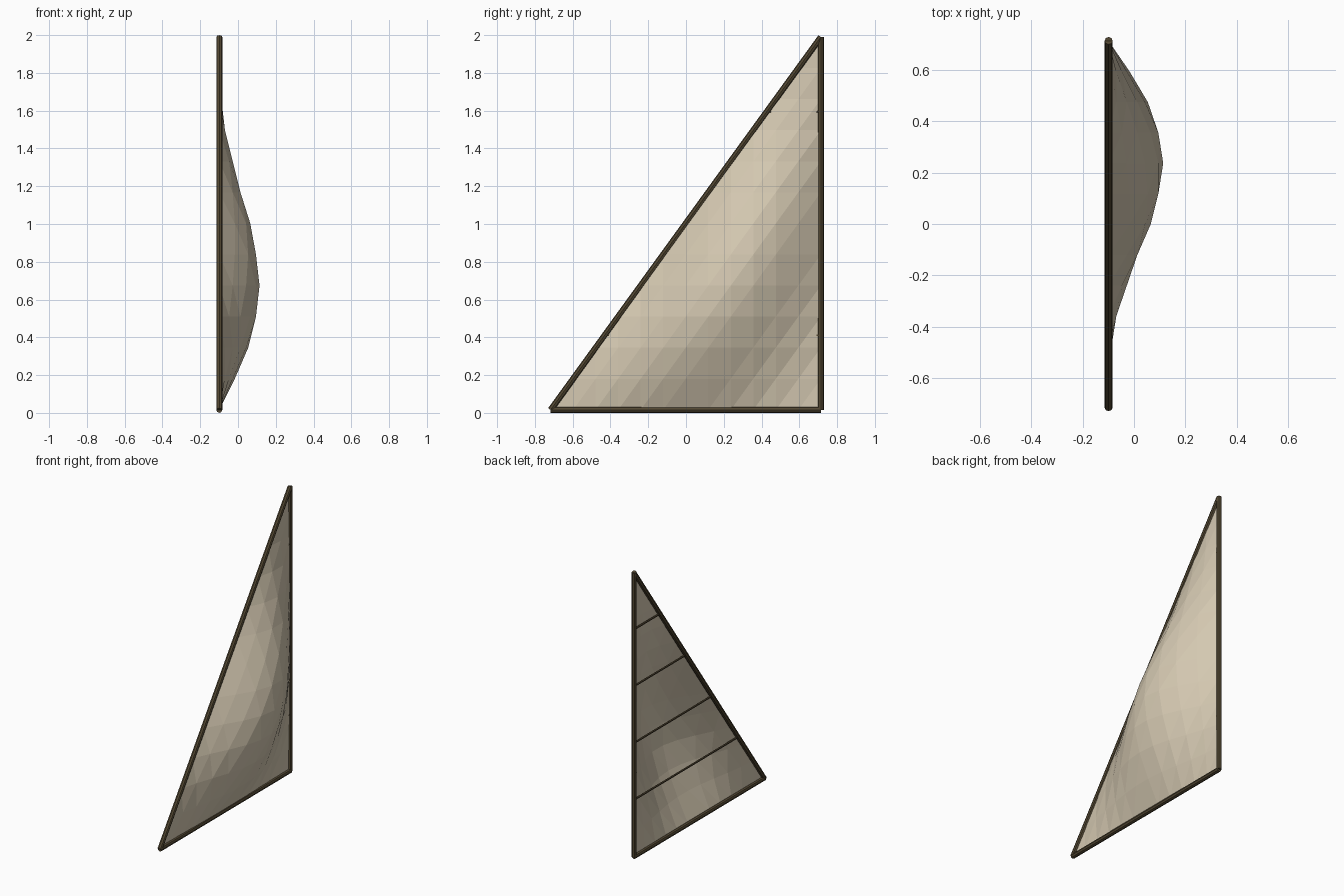
import bpy, bmesh, math
from mathutils import Vector

if "Cube" in bpy.data.objects:
    bpy.data.objects.remove(bpy.data.objects["Cube"])

X0, R, N, DEPTH = -0.099, 0.016, 12, 0.213

# Frame corners: tack (bottom front), heel (bottom of mast), head (top of mast)
TACK = Vector((X0, -0.717, R))
HEEL = Vector((X0, 0.714, R))
HEAD = Vector((X0, 0.714, 1.99))


def material(name, color):
    m = bpy.data.materials.new(name)
    m.diffuse_color = (*color, 1)
    m.use_nodes = True
    m.node_tree.nodes["Principled BSDF"].inputs["Base Color"].default_value = m.diffuse_color
    return m


CLOTH = material("cream cloth", (0.66, 0.58, 0.44))
WOOD = material("dark wood", (0.085, 0.063, 0.032))


def rod(name, a, b, radius, sides=8):
    d = b - a
    bpy.ops.mesh.primitive_cylinder_add(vertices=sides, radius=radius, depth=d.length,
                                        location=(a + b) / 2)
    ob = bpy.context.object
    ob.name = name
    ob.rotation_euler = d.to_track_quat('Z', 'Y').to_euler()
    ob.data.materials.append(WOOD)
    return ob


# Frame poles
rod("mast", HEEL, HEAD, R)
rod("boom", TACK, HEEL, R)
rod("sloping_spar", TACK, HEAD, R)

# Thin straight battens across the back
for i in range(1, 5):
    t = i / 5
    rod(f"batten_{i}", HEEL.lerp(HEAD, t), TACK.lerp(HEAD, t), 0.007, 6)

# Billowing triangular sail on a barycentric grid
bm = bmesh.new()
grid = {}
peak = math.sin(math.pi / 3) ** 3
for i in range(N + 1):
    for j in range(N + 1 - i):
        a, c = i / N, j / N
        b = 1 - a - c
        p = TACK * a + HEEL * b + HEAD * c
        p.x += DEPTH * math.prod(math.sin(math.pi * w) for w in (a, b, c)) / peak
        grid[i, j] = bm.verts.new(p)
for i in range(N):
    for j in range(N - i):
        bm.faces.new((grid[i, j], grid[i, j + 1], grid[i + 1, j]))
        if i + j < N - 1:
            bm.faces.new((grid[i + 1, j], grid[i, j + 1], grid[i + 1, j + 1]))
bmesh.ops.recalc_face_normals(bm, faces=bm.faces)
if sum(f.normal.x for f in bm.faces) < 0:
    bmesh.ops.reverse_faces(bm, faces=bm.faces)
mesh = bpy.data.meshes.new("sail")
bm.to_mesh(mesh)
bm.free()
mesh.materials.append(CLOTH)
sail = bpy.data.objects.new("sail", mesh)
bpy.context.collection.objects.link(sail)
